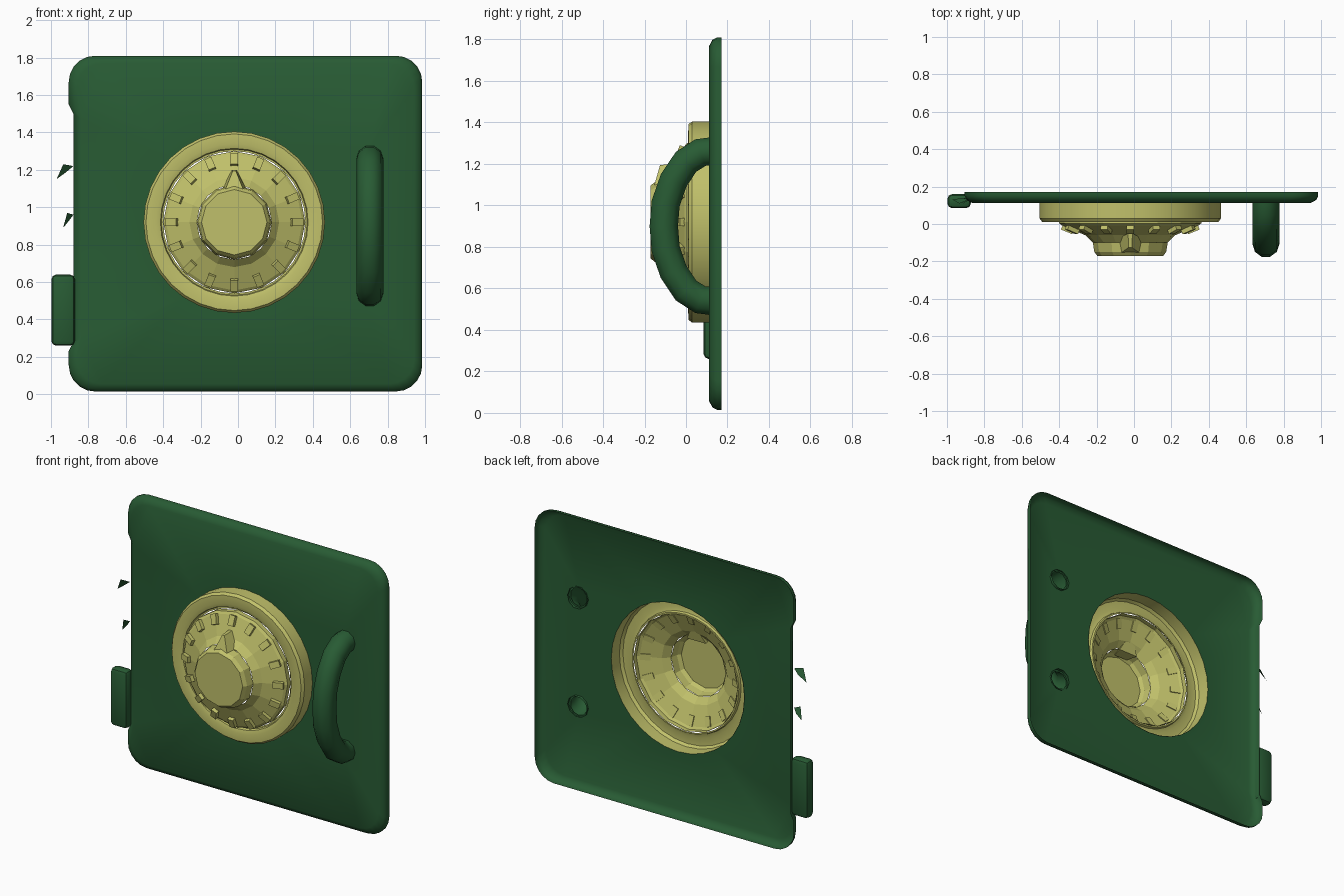
import bpy, bmesh
from math import sin, cos, pi
from mathutils import Matrix, Vector

cube = bpy.data.objects.get("Cube")
if cube:
    bpy.data.objects.remove(cube, do_unlink=True)


def make_material(name, rgb):
    m = bpy.data.materials.new(name)
    m.use_nodes = True
    m.diffuse_color = (*rgb, 1)
    bsdf = m.node_tree.nodes["Principled BSDF"]
    bsdf.inputs["Base Color"].default_value = (*rgb, 1)
    bsdf.inputs["Roughness"].default_value = 0.7
    return m


GREEN = make_material("dark green", (0.021, 0.105, 0.034))
YELLOW = make_material("pale brass", (0.53, 0.53, 0.145))
DIAL = Vector((-0.02, 0, 0.92))
HANDLE_X = 0.705


def finish(name, bm, mat, smooth=None, face_front=False):
    """Turn a bmesh into an object; open shells are made to face the front."""
    bmesh.ops.recalc_face_normals(bm, faces=bm.faces)
    if face_front and sum(f.normal.y * f.calc_area() for f in bm.faces) > 0:
        bmesh.ops.reverse_faces(bm, faces=bm.faces)
    mesh = bpy.data.meshes.new(name)
    bm.to_mesh(mesh)
    bm.free()
    mesh.materials.append(mat)
    ob = bpy.data.objects.new(name, mesh)
    bpy.context.collection.objects.link(ob)
    if smooth:
        bpy.ops.object.select_all(action='DESELECT')
        ob.select_set(True)
        bpy.context.view_layer.objects.active = ob
        bpy.ops.object.shade_smooth_by_angle(angle=smooth)
    return ob


def loop_edges(bm, pts):
    vs = [bm.verts.new(p) for p in pts]
    edges = [bm.edges.new((a, b)) for a, b in zip(vs, vs[1:] + vs[:1])]
    return vs, edges


def circle(cx, cz, r, y, n):
    return [(cx + r * sin(2 * pi * i / n), y, cz + r * cos(2 * pi * i / n)) for i in range(n)]


def bridge(bm, a, b):
    n = len(a)
    for i in range(n):
        bm.faces.new((a[i], a[(i + 1) % n], b[(i + 1) % n], b[i]))


# Door: pressed panel, open at the back, notched along the hinge side
LEFT, RIGHT, LOW, HIGH, R = -0.905, 0.985, 0.015, 1.81, 0.14
outline = []
corners = [(RIGHT - R, HIGH - R), (LEFT + R, HIGH - R), (LEFT + R, LOW + R), (RIGHT - R, LOW + R)]
for k, (cx, cz) in enumerate(corners):
    for j in range(6):
        a = pi / 2 * (k + j / 5)
        outline.append((cx + R * cos(a), cz + R * sin(a)))
    if k == 1:
        outline += [(LEFT, 1.55), (-0.88, 1.5), (-0.88, 0.28), (LEFT, 0.23)]
mid_x, mid_z = (LEFT + RIGHT) / 2, (LOW + HIGH) / 2

bm = bmesh.new()
rings = []
for inset, y in [(0, 0.17), (0, 0.15), (0.012, 0.128), (0.045, 0.112)]:
    pts = [(mid_x + (x - mid_x) * (1 - inset), y, mid_z + (z - mid_z) * (1 - inset))
           for x, z in outline]
    rings.append(loop_edges(bm, pts))
for (a, _), (b, _) in zip(rings, rings[1:]):
    bridge(bm, a, b)
# Front sheet with openings behind the dial and the handle feet
fill = list(rings[-1][1])
fill += loop_edges(bm, circle(DIAL.x, DIAL.z, 0.485, 0.112, 32))[1]
for z in (0.54, 1.26):
    fill += loop_edges(bm, circle(HANDLE_X, z, 0.06, 0.112, 10))[1]
bmesh.ops.triangle_fill(bm, use_beauty=True, use_dissolve=False, edges=fill, normal=(0, -1, 0))
finish("door_panel", bm, GREEN, 0.7, True)

# Dial: ring, groove, cone as hollow turned shells
def turned(name, profile, n, capped=False, smooth=None):
    bm = bmesh.new()
    loops = [loop_edges(bm, circle(DIAL.x, DIAL.z, r, y, n))[0] for r, y in profile]
    for a, b in zip(loops, loops[1:]):
        bridge(bm, a, b)
    if capped:
        bm.faces.new(loops[-1])
    return finish(name, bm, YELLOW, smooth, True)


turned("dial_ring", [(0.485, 0.115), (0.485, 0.03), (0.472, 0.012), (0.42, 0.01),
                     (0.395, 0.018), (0.39, 0.035), (0.38, 0.035)], 32, smooth=0.5)
turned("dial_cone", [(0.38, 0.035), (0.38, 0.004), (0.365, -0.008), (0.24, -0.06),
                     (0.2, -0.1)], 16)
turned("dial_knob", [(0.2, -0.1), (0.192, -0.15), (0.175, -0.172)], 12, capped=True)

# Sixteen raised marks around the cone
bm = bmesh.new()
for i in range(16):
    place = (Matrix.Translation(DIAL) @ Matrix.Rotation(i * pi / 8, 4, 'Y')
             @ Matrix.Translation((0, -0.028, 0.335)) @ Matrix.Rotation(-0.39, 4, 'X')
             @ Matrix.Diagonal((0.04, 0.03, 0.065, 1)))
    bmesh.ops.create_cube(bm, size=1, matrix=place)
finish("dial_marks", bm, YELLOW)

# Pointer wedge on the knob
bm = bmesh.new()
base = [(-0.07, -0.08, 0.17), (0.07, -0.08, 0.17), (0.012, -0.05, 0.28), (-0.012, -0.05, 0.28)]
top = [(-0.05, -0.155, 0.17), (0.05, -0.155, 0.17), (0.008, -0.125, 0.275), (-0.008, -0.125, 0.275)]
a, b = ([bm.verts.new(DIAL + Vector(p)) for p in q] for q in (base, top))
bridge(bm, a, b)
bm.faces.new(a)
bm.faces.new(b)
finish("dial_pointer", bm, YELLOW)

# Handle: hollow bowed tube, mirrored about its middle
half = [(0.125, 0.36), (0.07, 0.355), (0.0, 0.31), (-0.06, 0.22), (-0.098, 0.11)]
path = [(y, 0.9 + d) for y, d in half] + [(-0.107, 0.9)] + [(y, 0.9 - d) for y, d in half[::-1]]
bm = bmesh.new()
rings = []
for i, (y, z) in enumerate(path):
    p, q = path[max(i - 1, 0)], path[min(i + 1, len(path) - 1)]
    t = Vector((0, q[0] - p[0], q[1] - p[1])).normalized()
    side = Vector((1, 0, 0))
    up = t.cross(side)
    c = Vector((HANDLE_X, y, z))
    rings.append([bm.verts.new(c + 0.072 * (cos(k * pi / 5) * side + sin(k * pi / 5) * up))
                  for k in range(10)])
for a, b in zip(rings, rings[1:]):
    bridge(bm, a, b)
finish("handle", bm, GREEN, 0.8)

# Lower hinge barrel
bm = bmesh.new()
bmesh.ops.create_cube(bm, size=1, matrix=Matrix.Translation((-0.935, 0.122, 0.45))
                      @ Matrix.Diagonal((0.125, 0.075, 0.38, 1)))
bmesh.ops.bevel(bm, geom=bm.edges[:], offset=0.025, segments=2, affect='EDGES', profile=0.5)
finish("lower_hinge", bm, GREEN, 0.7)

# Torn remains of the upper hinge
bm = bmesh.new()
for z, reach in ((1.2, 0.09), (0.94, 0.055)):
    tips = [(-0.88, 0.13, z + 0.02), (-0.88 - reach * 0.6, 0.11, z + 0.03),
            (-0.88 - reach, 0.13, z - 0.05), (-0.88 - reach * 0.4, 0.14, z - 0.01)]
    bm.faces.new([bm.verts.new(p) for p in tips])
finish("hinge_scraps", bm, GREEN)
